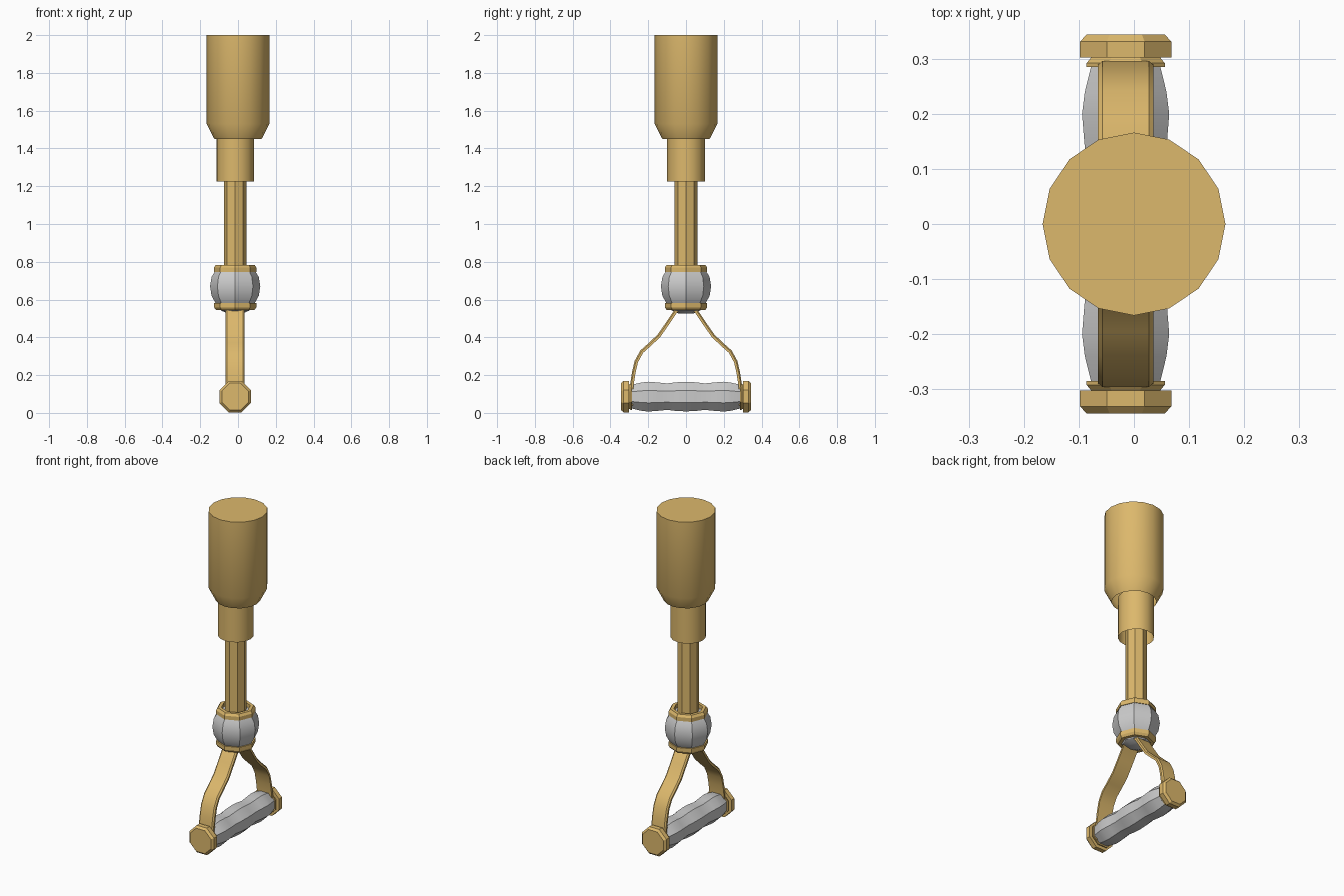
import bpy, bmesh
from math import pi, cos, sin, radians
from mathutils import Vector

if "Cube" in bpy.data.objects:
    bpy.data.objects.remove(bpy.data.objects["Cube"])

CX = -0.015          # the handle assembly sits slightly off the pole axis
GZ = 0.086           # height of the grip axis

brass = bpy.data.materials.new("brass")
brass.diffuse_color = (0.72, 0.48, 0.15, 1)
brass.use_nodes = True
brass.node_tree.nodes["Principled BSDF"].inputs["Base Color"].default_value = brass.diffuse_color


def finish(name, bm, mat=None, mirror=False):
    bmesh.ops.recalc_face_normals(bm, faces=bm.faces)
    me = bpy.data.meshes.new(name)
    bm.to_mesh(me)
    bm.free()
    ob = bpy.data.objects.new(name, me)
    bpy.context.collection.objects.link(ob)
    if mat:
        me.materials.append(mat)
    if mirror:
        m = ob.modifiers.new("mirror", 'MIRROR')
        m.use_axis = (False, True, False)
    bpy.context.view_layer.objects.active = ob
    ob.select_set(True)
    bpy.ops.object.shade_smooth_by_angle(angle=radians(30))
    ob.select_set(False)
    return ob


def skin(bm, rings, loop=False, start=False, end=False):
    """Bridge equal rings of points with quads, optionally capping the ends."""
    vs = [[bm.verts.new(p) for p in r] for r in rings]
    n = len(vs[0])
    pairs = list(zip(vs, vs[1:])) + ([(vs[-1], vs[0])] if loop else [])
    for a, b in pairs:
        for i in range(n):
            j = (i + 1) % n
            bm.faces.new((a[i], a[j], b[j], b[i]))
    if start:
        bm.faces.new(vs[0])
    if end:
        bm.faces.new(vs[-1])


def lathe(name, prof, sides, axis='Z', cx=CX, phase=0.0, mat=None,
          mirror=False, **caps):
    """Turn (radius, position) points about Z, or about the grip axis along Y."""
    rings = []
    for r, t in prof:
        ring = []
        for i in range(sides):
            a = 2 * pi * i / sides + phase
            u, v = r * cos(a), r * sin(a)
            ring.append((cx + u, v, t) if axis == 'Z' else (cx + u, t, GZ + v))
        rings.append(ring)
    bm = bmesh.new()
    skin(bm, rings, **caps)
    return finish(name, bm, mat, mirror)


# Pole sections: wide tube, collar sleeve, octagonal rod
lathe("upper_tube", [(0.125, 1.45), (0.166, 1.53), (0.166, 2.0)], 16, cx=0,
      mat=brass, end=True)
lathe("sleeve", [(0.1, 1.225), (0.1, 1.48)], 16, mat=brass)
lathe("rod", [(0.06, 0.74), (0.06, 1.5)], 8, mat=brass)

# Faceted ball with its two rings
lathe("ball", [(0.04, 0.527), (0.075, 0.542), (0.103, 0.58), (0.125, 0.62),
               (0.133, 0.67), (0.125, 0.72), (0.103, 0.755), (0.05, 0.768)], 8,
      start=True, end=True)
for label, z in (("lower", 0.545), ("upper", 0.747)):
    up = label == "upper"
    sec = [(0.082, 0), (0.112, 0), (0.112, 0.023), (0.102, 0.037), (0.082, 0.037)]
    lathe(label + "_ring", [(r, z + (h if up else 0.037 - h)) for r, h in sec], 8,
          mat=brass, loop=True)

# Bent strap: chamfered flat section swept along its outer side profile
path = [Vector(p) for p in ((0.03, 0.575), (0.065, 0.54), (0.105, 0.48),
        (0.15, 0.415), (0.195, 0.372), (0.242, 0.33), (0.272, 0.275),
        (0.286, 0.215), (0.296, 0.15), (0.299, 0.04))]
rings = []
for i, p in enumerate(path):
    d = (path[min(i + 1, len(path) - 1)] - path[max(i - 1, 0)]).normalized()
    nrm = Vector((-d.y, d.x))        # points outwards and up
    rings.append([])
    for x, h in ((-0.042, 0), (0.042, 0), (0.05, -0.007), (0.05, -0.019),
                 (-0.05, -0.019), (-0.05, -0.007)):
        q = p + nrm * h
        rings[-1].append((CX + x, q.x, q.y))
bm = bmesh.new()
skin(bm, rings, start=True, end=True)
finish("strap", bm, brass, mirror=True)

# Wavy octagonal grip with flats facing the axes
k = 1 / cos(pi / 8)
half = [(0.078, 0.0), (0.076, 0.05), (0.070, 0.1), (0.075, 0.15), (0.079, 0.2),
        (0.074, 0.24), (0.063, 0.285)]
grip = [(r, -y) for r, y in reversed(half[1:])] + half
lathe("grip", [(r * k, y) for r, y in grip], 8, 'Y', phase=pi / 8,
      start=True, end=True)

# End caps and inner washers
lathe("end_cap", [(0.083 * k, 0.302), (0.083 * k, 0.331), (0.071 * k, 0.344)], 8,
      'Y', phase=pi / 8, mat=brass, mirror=True, start=True, end=True)
lathe("washer", [(0.071 * k, 0.285), (0.071 * k, 0.292), (0.062 * k, 0.303)], 8,
      'Y', phase=pi / 8, mat=brass, mirror=True, start=True, end=True)
